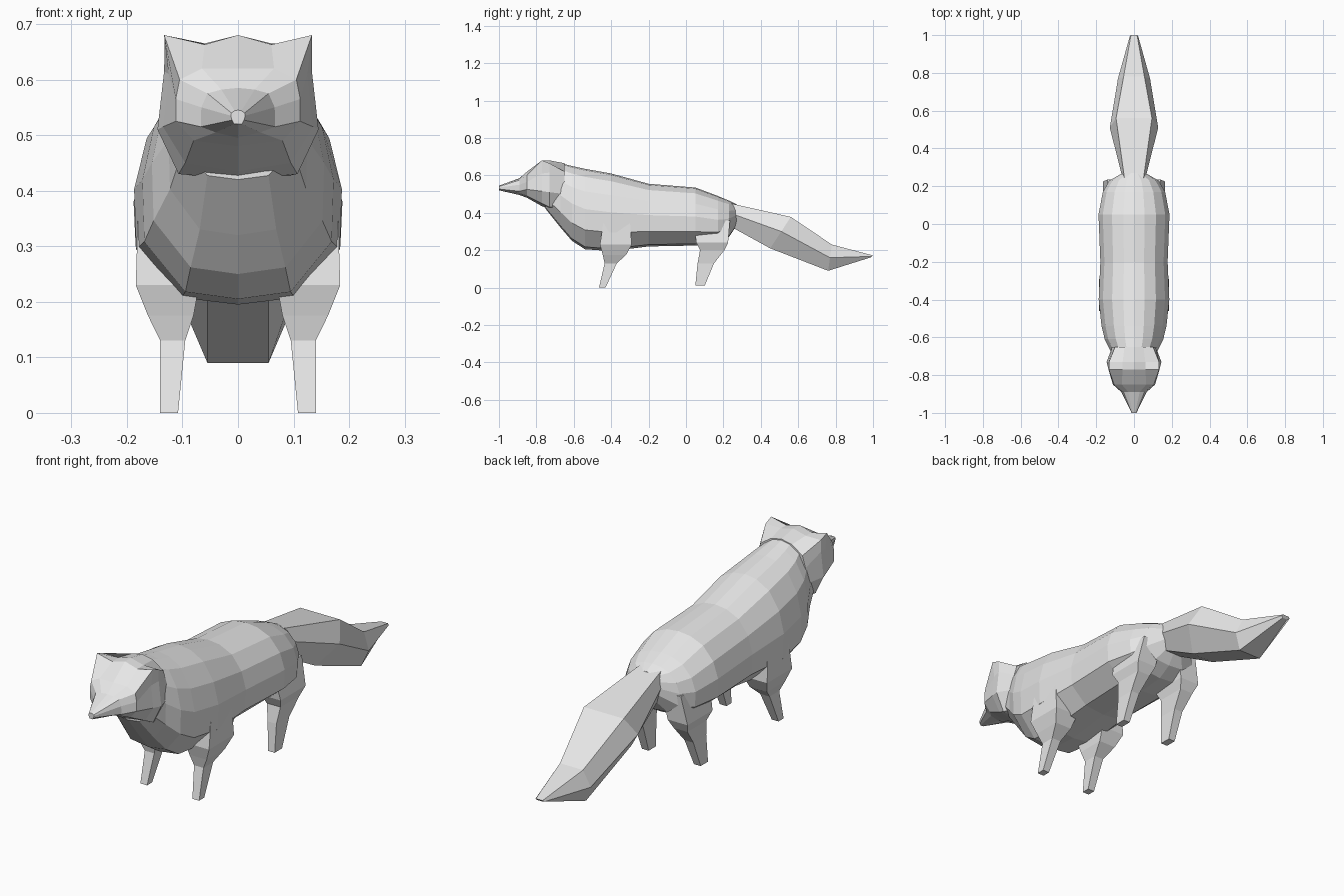
import bpy
import bmesh

# Remove the default object
default_cube = bpy.data.objects.get("Cube")
if default_cube:
    bpy.data.objects.remove(default_cube, do_unlink=True)

# Single flat colour
fur = bpy.data.materials.new("light_grey_fur")
fur.use_nodes = True
GREY = (.8, .8, .8, 1)
fur.diffuse_color = GREY
fur.node_tree.nodes["Principled BSDF"].inputs["Base Color"].default_value = GREY


def loft(name, rings):
    """Bridge equal-sized closed rings of points and cap both ends."""
    bm = bmesh.new()
    loops = [[bm.verts.new(point) for point in ring] for ring in rings]
    count = len(loops[0])
    for near, far in zip(loops, loops[1:]):
        for i in range(count):
            j = (i + 1) % count
            bm.faces.new((near[i], near[j], far[j], far[i]))
    bm.faces.new(loops[0])
    bm.faces.new(list(reversed(loops[-1])))
    bmesh.ops.recalc_face_normals(bm, faces=bm.faces)
    mesh = bpy.data.meshes.new(name)
    bm.to_mesh(mesh)
    bm.free()
    mesh.materials.append(fur)
    part = bpy.data.objects.new(name, mesh)
    bpy.context.scene.collection.objects.link(part)
    return part


def mirror_ring(half):
    """Close a half ring, given top to bottom, across the centre plane."""
    other = [(-x, y, z) for x, y, z in reversed(half) if x > 0]
    return half + other


# Body: one cross-section shape scaled at stations along the spine
SECTION = [(0, 1), (.3, .98), (.62, .9), (.88, .72), (1, .5),
           (.98, .24), (.55, .03), (0, 0)]
body_stations = [  # y, belly height, back height, half width
    (-.75, .42, .66, .1),
    (-.67, .32, .665, .125),
    (-.61, .25, .65, .155),
    (-.54, .205, .635, .172),
    (-.4, .195, .61, .187),
    (-.2, .22, .555, .178),
    (.05, .225, .535, .188),
    (.17, .235, .49, .165),
    (.23, .27, .465, .13),
    (.27, .33, .445, .06),
]
body_rings = []
for y, low, high, width in body_stations:
    half = [(x * width, y, low + t * (high - low)) for x, t in SECTION]
    body_rings.append(mirror_ring(half))
loft("body", body_rings)

# Head: muzzle, brow, ears, cheeks and neck; points run from crown to chin
head_stations = [
    (-1, [(0, .545), (.006, .544), (.012, .54), (.013, .535),
          (.011, .527), (.007, .52), (0, .52)]),
    (-.89, [(0, .585), (.03, .582), (.055, .575), (.066, .55),
            (.067, .515), (.04, .505), (0, .495)]),
    (-.85, [(0, .62), (.065, .62), (.105, .6), (.112, .565),
            (.112, .525), (.08, .49), (0, .48)]),
    (-.77, [(0, .68), (.06, .663), (.133, .68), (.125, .61),
            (.135, .515), (.095, .45), (0, .435)]),
    (-.73, [(0, .68), (.06, .665), (.132, .665), (.133, .615),
            (.145, .51), (.107, .43), (0, .42)]),
    (-.65, [(0, .665), (.05, .655), (.1, .62), (.115, .57),
            (.115, .5), (.08, .43), (0, .41)]),
]
loft("head", [mirror_ring([(x, y, z) for x, z in half])
              for y, half in head_stations])

# Tail: six-sided brush, each station holding a top, side and bottom point
tail_stations = [
    [(.05, .24, .45), (.065, .26, .39), (.04, .25, .32)],
    [(.095, .56, .378), (.128, .51, .3), (.055, .45, .21)],
    [(.055, .78, .23), (.085, .77, .16), (.055, .76, .09)],
    [(.016, 1, .172), (.022, .995, .167), (.012, .99, .162)],
]
loft("tail", [mirror_ring(half) for half in tail_stations])


def leg(name, side, levels):
    """Tapered four-sided limb, from foot to hip, on one side."""
    rings = []
    for z, inner, outer, front, back in levels:
        a, b = side * inner, side * outer
        rings.append([(a, front, z), (b, front, z), (b, back, z), (a, back, z)])
    loft(name, rings)


# Legs: height, inner and outer x, front and back y
front_levels = [
    (0, .108, .14, -.465, -.43),
    (.13, .095, .14, -.435, -.37),
    (.175, .08, .162, -.445, -.32),
    (.23, .07, .184, -.46, -.29),
    (.36, .06, .18, -.44, -.3),
]
hind_levels = [
    (.01, .108, .14, .05, .1),
    (.13, .098, .14, .062, .15),
    (.2, .085, .15, .075, .205),
    (.24, .07, .165, .055, .225),
    (.36, .05, .14, .04, .235),
]
for label, side in (("left", 1), ("right", -1)):
    leg("front_leg_" + label, side, front_levels)
    leg("hind_leg_" + label, side, hind_levels)
